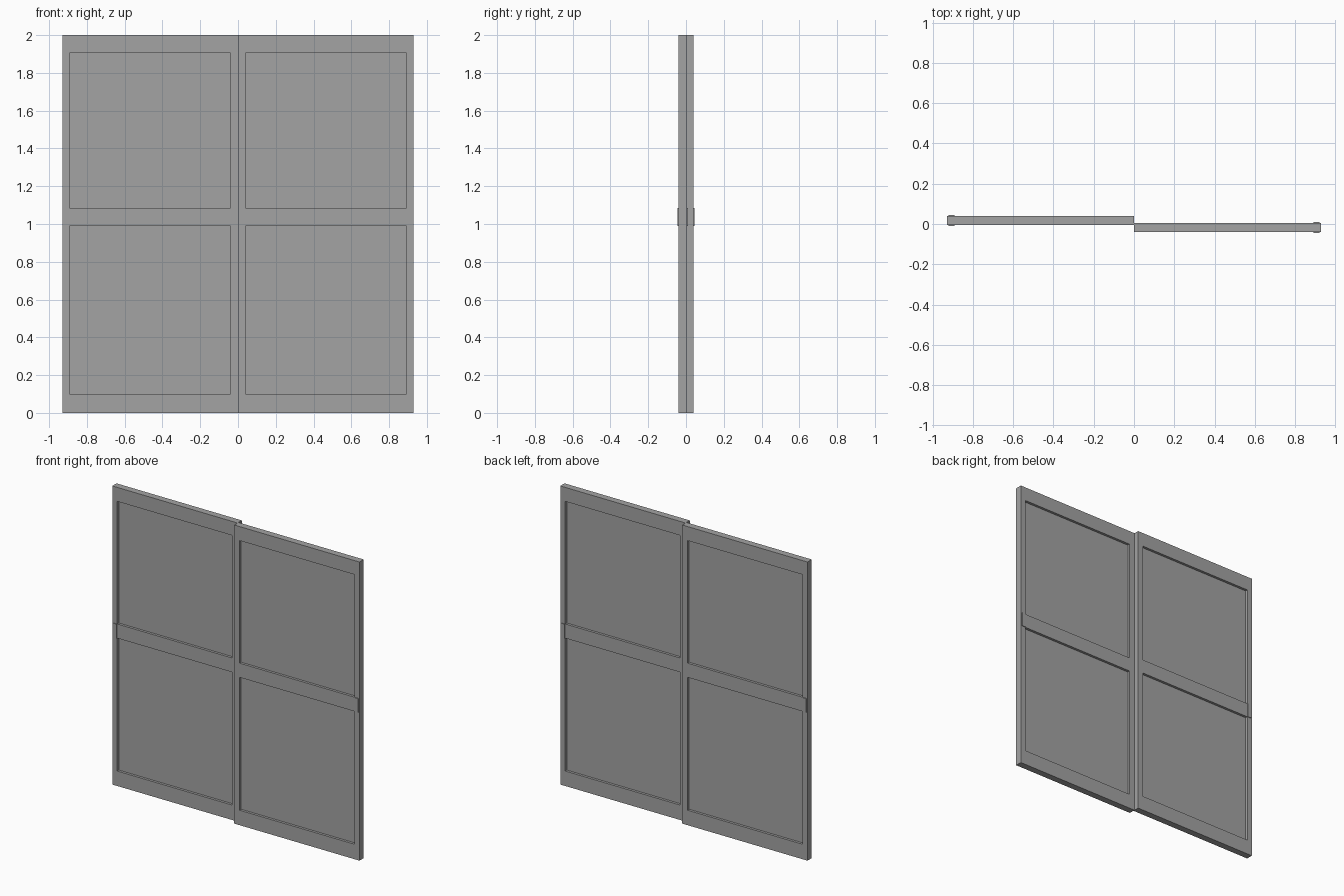
import bpy
import bmesh
from mathutils import Matrix, Vector

cube = bpy.data.objects.get("Cube")
if cube:
    bpy.data.objects.remove(cube, do_unlink=True)

WIDTH, HEIGHT = 0.928, 2.0
BACK, FRONT = 0.04, -0.005             # faces of the rear panel
WIN_X = (0.04, 0.892)                  # opening sides, measured from the middle
WIN_Z = ((0.10, 0.99), (1.085, 1.906))  # lower and upper openings
RECESS = 0.017

grey = bpy.data.materials.new("mid grey")
grey.use_nodes = True
colour = (0.37, 0.37, 0.37, 1)
grey.diffuse_color = colour
grey.node_tree.nodes["Principled BSDF"].inputs["Base Color"].default_value = colour


def add_box(bm, low, high):
    low, high = Vector(low), Vector(high)
    place = Matrix.Translation((low + high) / 2) @ Matrix.Diagonal((high - low).to_4d())
    bmesh.ops.create_cube(bm, size=1, matrix=place)


def finish(name, bm, turned):
    # A half turn about z gives the matching part on the other side
    if turned:
        bmesh.ops.rotate(bm, verts=bm.verts, matrix=Matrix.Diagonal((-1, -1, 1)))
    mesh = bpy.data.meshes.new(name)
    bm.to_mesh(mesh)
    bm.free()
    mesh.materials.append(grey)
    obj = bpy.data.objects.new(name, mesh)
    bpy.context.collection.objects.link(obj)


def door_panel(name, turned):
    bm = bmesh.new()
    add_box(bm, (-WIDTH, FRONT, 0), (0, BACK, HEIGHT))
    # Score the slab along the edges of the openings
    cuts = [((-x, 0, 0), (1, 0, 0)) for x in WIN_X]
    cuts += [((0, 0, z), (0, 0, 1)) for pair in WIN_Z for z in pair]
    for point, normal in cuts:
        bmesh.ops.bisect_plane(bm, geom=bm.verts[:] + bm.edges[:] + bm.faces[:],
                               plane_co=point, plane_no=normal)
    bm.normal_update()

    def in_opening(face):
        c = face.calc_center_median()
        return (abs(face.normal.y) > 0.9 and WIN_X[0] < -c.x < WIN_X[1]
                and any(low < c.z < high for low, high in WIN_Z))

    # Sink the openings on both sides
    bmesh.ops.inset_individual(bm, faces=[f for f in bm.faces if in_opening(f)],
                               thickness=0, depth=-RECESS)
    finish(name, bm, turned)


def pull_plates(name, turned):
    # Thin grips on both faces of the outer stile
    bm = bmesh.new()
    for y0, y1 in ((FRONT - 0.005, FRONT), (BACK, BACK + 0.005)):
        add_box(bm, (-0.92, y0, WIN_Z[0][1]), (-WIN_X[1], y1, WIN_Z[1][0]))
    finish(name, bm, turned)


for side, turned in (("right", False), ("left", True)):
    door_panel(side + "_door_panel", turned)
    pull_plates(side + "_pull_plates", turned)
